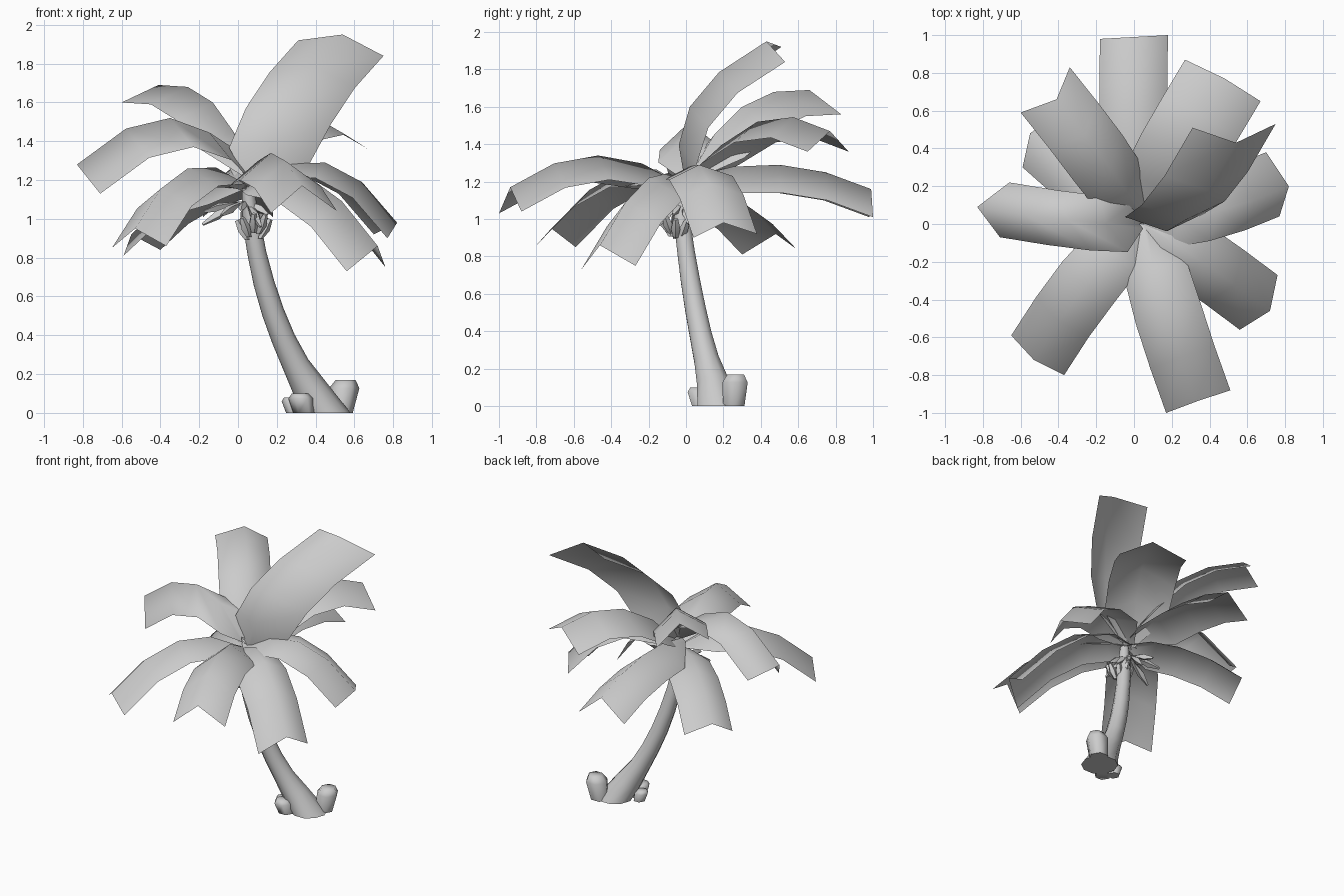
import bpy, bmesh, math, random
from mathutils import Vector

random.seed(4)
cube = bpy.data.objects.get("Cube")
if cube:
    bpy.data.objects.remove(cube)

grey = bpy.data.materials.new("plain grey")
grey.use_nodes = True
grey.diffuse_color = (0.6, 0.6, 0.6, 1)
grey.node_tree.nodes["Principled BSDF"].inputs["Base Color"].default_value = grey.diffuse_color


def finish(name, bm, angle):
    """Turn a bmesh into a smooth shaded object."""
    mesh = bpy.data.meshes.new(name)
    bm.to_mesh(mesh)
    bm.free()
    mesh.materials.append(grey)
    obj = bpy.data.objects.new(name, mesh)
    bpy.context.collection.objects.link(obj)
    bpy.ops.object.select_all(action="DESELECT")
    obj.select_set(True)
    bpy.context.view_layer.objects.active = obj
    bpy.ops.object.shade_smooth_by_angle(angle=math.radians(angle))


def bezier(start, middle, end, t):
    """Point on a quadratic curve that passes through middle at t = 0.5."""
    control = 2 * middle - (start + end) / 2
    return (1 - t) ** 2 * start + 2 * t * (1 - t) * control + t * t * end


def loft(bm, centres, radii, sides, flat=False):
    """Skin capped rings along a path; flat keeps the rings level."""
    rings = []
    for i, centre in enumerate(centres):
        axis = centres[min(i + 1, len(centres) - 1)] - centres[max(i - 1, 0)]
        turn = Vector((0, 0, 1)).rotation_difference(axis)
        ring = []
        for k in range(sides):
            a = math.tau * k / sides
            p = Vector((math.cos(a), math.sin(a), 0)) * radii[i]
            if not flat and i > 0:
                p.rotate(turn)
            ring.append(bm.verts.new(centre + p))
        rings.append(ring)
    for low, high in zip(rings, rings[1:]):
        for k in range(sides):
            n = (k + 1) % sides
            bm.faces.new((low[k], low[n], high[n], high[k]))
    bm.faces.new(rings[0][::-1])
    bm.faces.new(rings[-1])


def frond(name, middle, tip, left, right, base=(0.04, 0, 1.17)):
    """Folded leaf: a curved ridge with two edges that hang below it."""
    base, middle, tip = Vector(base), Vector(middle), Vector(tip)
    bm = bmesh.new()
    rows = []
    for i, width in enumerate((0.15, 0.95, 1, 1, 1)):
        ridge = bezier(base, middle, tip, i / 4)
        rows.append([bm.verts.new(ridge + (Vector(left) - tip) * width),
                     bm.verts.new(ridge),
                     bm.verts.new(ridge + (Vector(right) - tip) * width)])
    for a, b in zip(rows, rows[1:]):
        for k in range(2):
            bm.faces.new((a[k], a[k + 1], b[k + 1], b[k]))
    bmesh.ops.recalc_face_normals(bm, faces=bm.faces)
    if sum(f.normal.z for f in bm.faces) < 0:
        bmesh.ops.reverse_faces(bm, faces=bm.faces)
    finish(name, bm, 180)


# Fronds: ridge middle, ridge tip, then the two tip corners
frond("back_frond", (0, .5, 1.29), (0, .99, 1.16), (-.18, .98, 1.01), (.18, 1, 1.01), (.03, 0, 1.22))
frond("back_left_frond", (.25, .38, 1.52), (.48, .77, 1.47), (.27, .87, 1.36), (.67, .65, 1.36))
frond("tall_frond", (.27, .02, 1.6), (.54, .43, 1.95), (.31, .51, 1.92), (.75, .53, 1.84), (.1, 0, 1.17))
frond("left_frond", (.45, .07, 1.29), (.82, .2, .98), (.7, .38, .92), (.77, .04, .9))
frond("front_left_frond", (.36, -.2, 1.22), (.72, -.46, .86), (.76, -.27, .75), (.56, -.56, .73))
frond("front_frond", (.17, -.47, 1.34), (.33, -.94, 1.17), (.51, -.88, 1.04), (.17, -1, 1.03))
frond("front_right_frond", (-.26, -.33, 1.26), (-.53, -.72, .95), (-.37, -.8, .86), (-.65, -.59, .85))
frond("right_frond", (-.35, .02, 1.52), (-.83, .09, 1.28), (-.71, -.07, 1.13), (-.66, .22, 1.17), (.03, 0, 1.24))
frond("back_right_frond", (-.13, .3, 1.6), (-.41, .66, 1.69), (-.6, .59, 1.6), (-.34, .83, 1.56), (.06, .02, 1.23))
frond("low_right_frond", (-.26, .23, 1.14), (-.55, .48, .92), (-.59, .3, .81), (-.4, .59, .84))

# Trunk: curved and tapered, flared at the foot
bm = bmesh.new()
foot, waist, crown = Vector((.455, .18, 0)), Vector((.18, .05, .52)), Vector((.05, -.04, 1.16))
path = [bezier(foot, waist, crown, i / 8) for i in range(9)]
loft(bm, path, (.125, .09, .07, .062, .058, .054, .049, .046, .03), 10)
finish("trunk", bm, 50)

# Husks: a ring of stubby sheaths round the top of the trunk
bm = bmesh.new()
for k in range(8):
    a = math.tau * k / 8
    out = Vector((math.cos(a), math.sin(a), 0))
    start = Vector((.08, -.055, .9 + random.uniform(-.01, .03))) + out * .035
    end = start + out * .05 + Vector((0, 0, .1))
    loft(bm, [start, start.lerp(end, .5), end], (.014, .026, .014), 5)
finish("husks", bm, 40)

# Old stalks: drooping spikes beneath the fronds, longest on the right side
bm = bmesh.new()
for k in range(10):
    a = math.tau * (k + .4) / 10
    out = Vector((math.cos(a), math.sin(a), 0))
    start = Vector((.03, -.02, 1.09)) + out * .02
    reach = random.uniform(.12, .17) - .04 * out.x
    end = start + out * reach + Vector((0, 0, random.uniform(-.14, -.03)))
    loft(bm, [start, start.lerp(end, .6), end], (.012, .024, .008), 4)
finish("old_stalks", bm, 40)


# Rocks round the foot: wider at the shoulder than at the ground
def rock(name, x, y, radius, height, lean):
    bm = bmesh.new()
    centres = [Vector((x, y, 0)) + Vector((*lean, height)) * t for t in (0, .75, 1)]
    loft(bm, centres, (radius * .85, radius, radius * .65), 6, flat=True)
    finish(name, bm, 70)


rock("large_rock", .525, .255, .078, .17, (.03, .01))
rock("small_rock", .34, .08, .065, .1, (-.02, -.02))
rock("tiny_rock", .29, .13, .05, .08, (-.02, 0))
